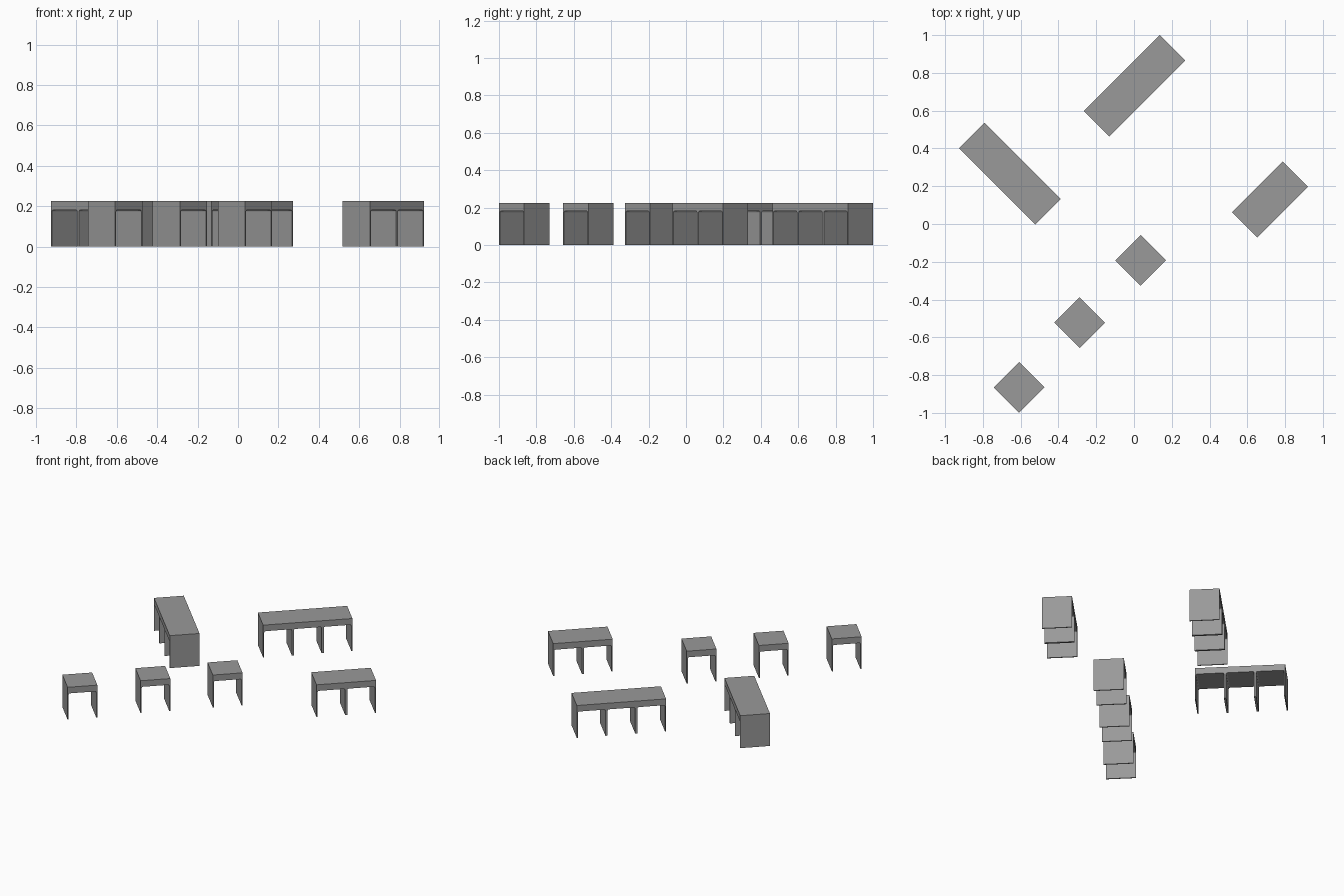
import bpy, bmesh
from math import radians, sin, cos, pi

if "Cube" in bpy.data.objects:
    bpy.data.objects.remove(bpy.data.objects["Cube"], do_unlink=True)

BAY, DEPTH, HEIGHT, UNDERSIDE = 0.19, 0.19, 0.225, 0.182
LEG, FILLET = 0.007, 0.009

grey = bpy.data.materials.new("matt grey")
grey.use_nodes = True
colour = (0.32, 0.32, 0.32, 1)
grey.diffuse_color = colour
grey.node_tree.nodes["Principled BSDF"].inputs["Base Color"].default_value = colour


def arch(left, right):
    """Opening outline from left foot to right foot with rounded top corners."""
    points = [(left, 0)]
    for centre, start in ((left + FILLET, pi), (right - FILLET, pi / 2)):
        for i in range(4):
            a = start - i * pi / 6
            points.append((centre + FILLET * cos(a), UNDERSIDE - FILLET + FILLET * sin(a)))
    return points + [(right, 0)]


def make_bench(name, bays, x, y, angle):
    """Extrude a side profile of panel legs under a slab across the depth."""
    half = bays * BAY / 2
    profile = [(-half, HEIGHT), (-half, 0)]
    for i in range(bays):
        start = -half + i * BAY
        profile += arch(start + LEG, start + BAY - LEG)
    profile += [(half, 0), (half, HEIGHT)]

    bm = bmesh.new()
    face = bm.faces.new([bm.verts.new((u, -DEPTH / 2, z)) for u, z in profile])
    swept = bmesh.ops.extrude_face_region(bm, geom=[face], use_keep_orig=True)
    moved = [g for g in swept["geom"] if isinstance(g, bmesh.types.BMVert)]
    bmesh.ops.translate(bm, verts=moved, vec=(0, DEPTH, 0))
    bmesh.ops.recalc_face_normals(bm, faces=bm.faces)
    mesh = bpy.data.meshes.new(name)
    bm.to_mesh(mesh)
    bm.free()
    mesh.materials.append(grey)
    bench = bpy.data.objects.new(name, mesh)
    bench.location = (x, y, 0)
    bench.rotation_euler.z = radians(angle)
    bpy.context.collection.objects.link(bench)


# Three-bay benches
make_bench("back_long_bench", 3, 0.003, 0.732, 45)
make_bench("right_long_bench", 3, -0.657, 0.267, -45)

# Two-bay bench
make_bench("left_short_bench", 2, 0.72, 0.13, 45)

# Single stools
for name, x, y in (("inner_stool", 0.035, -0.192),
                   ("middle_stool", -0.288, -0.522),
                   ("outer_stool", -0.608, -0.865)):
    make_bench(name, 1, x, y, 45)
